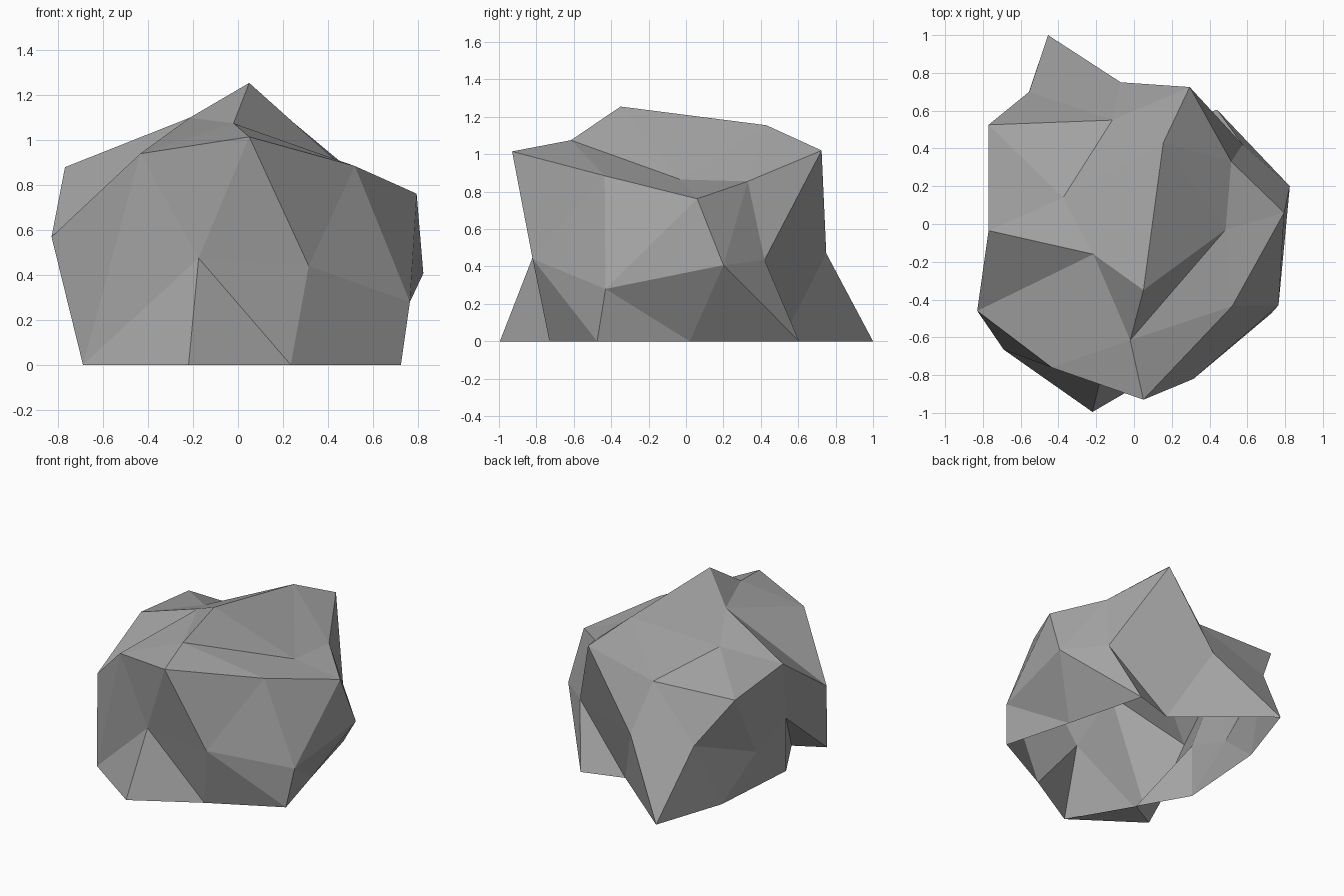
import bpy, bmesh

if "Cube" in bpy.data.objects:
    bpy.data.objects.remove(bpy.data.objects["Cube"])

# Rock outline as stacked rings of corners, from the peak down to the ground
PEAK = [(0.05, -0.35, 1.255)]
CROWN = [(-0.02, -0.615, 1.075), (0.485, -0.03, 0.865), (0.155, 0.43, 1.155),
         (-0.375, 0.14, 0.97), (-0.215, -0.16, 1.10)]
SHOULDER = [(0.05, -0.93, 1.015), (0.52, -0.435, 0.885), (0.795, 0.06, 0.762),
            (0.515, 0.33, 0.855), (0.295, 0.725, 1.02), (-0.115, 0.55, 0.80),
            (-0.77, 0.525, 0.825), (-0.77, -0.035, 0.88), (-0.83, -0.46, 0.57),
            (-0.435, -0.76, 0.94)]
WAIST = [(-0.175, -0.81, 0.475), (0.315, -0.82, 0.44), (0.765, -0.43, 0.28),
         (0.825, 0.2, 0.407), (0.575, 0.42, 0.435), (-0.07, 0.75, 0.47),
         (-0.555, 0.70, 0.495), (-0.68, 0.15, 0.275), (-0.68, -0.20, 0.39),
         (-0.69, -0.665, 0.0)]
FOOT = [(0.235, -0.73, 0), (0.725, -0.475, 0), (0.59, 0.02, 0), (0.44, 0.605, 0),
        (0.14, 0.51, 0), (-0.455, 1.0, 0), (-0.63, 0.48, 0), (-0.68, -0.20, 0),
        (-0.48, -0.55, 0), (-0.22, -0.995, 0)]

bm = bmesh.new()
peak, crown, shoulder, waist, foot = [
    [bm.verts.new(p) for p in ring] for ring in (PEAK, CROWN, SHOULDER, WAIST, FOOT)]


def zigzag(upper, lower):
    """Triangle strip between two rings; upper[i] sits above lower[i]-lower[i+1]."""
    n = len(upper)
    for i in range(n):
        j = (i + 1) % n
        bm.faces.new((upper[i], lower[i], lower[j]))
        bm.faces.new((upper[i], lower[j], upper[j]))


# Cap: fan around the peak, then three triangles per crown corner
for i in range(5):
    j = (i + 1) % 5
    left, mid, right = shoulder[2 * i - 1], shoulder[2 * i], shoulder[2 * i + 1]
    bm.faces.new((peak[0], crown[i], crown[j]))
    bm.faces.new((crown[i], left, mid))
    bm.faces.new((crown[i], mid, right))
    bm.faces.new((crown[i], right, crown[j]))

# Sides: upper and lower strips, open underneath
zigzag(shoulder, waist)
# each foot corner touches two waist corners, so the strip runs upside down
for i in range(10):
    j = (i + 1) % 10
    bm.faces.new((waist[i], foot[i], waist[j]))
    bm.faces.new((waist[j], foot[i], foot[j]))

mesh = bpy.data.meshes.new("rock")
bm.to_mesh(mesh)
bm.free()
rock = bpy.data.objects.new("rock", mesh)
bpy.context.collection.objects.link(rock)

# Plain grey stone
stone = bpy.data.materials.new("grey_stone")
stone.diffuse_color = (0.37, 0.37, 0.37, 1)
stone.use_nodes = True
stone.node_tree.nodes["Principled BSDF"].inputs["Base Color"].default_value = stone.diffuse_color
mesh.materials.append(stone)
